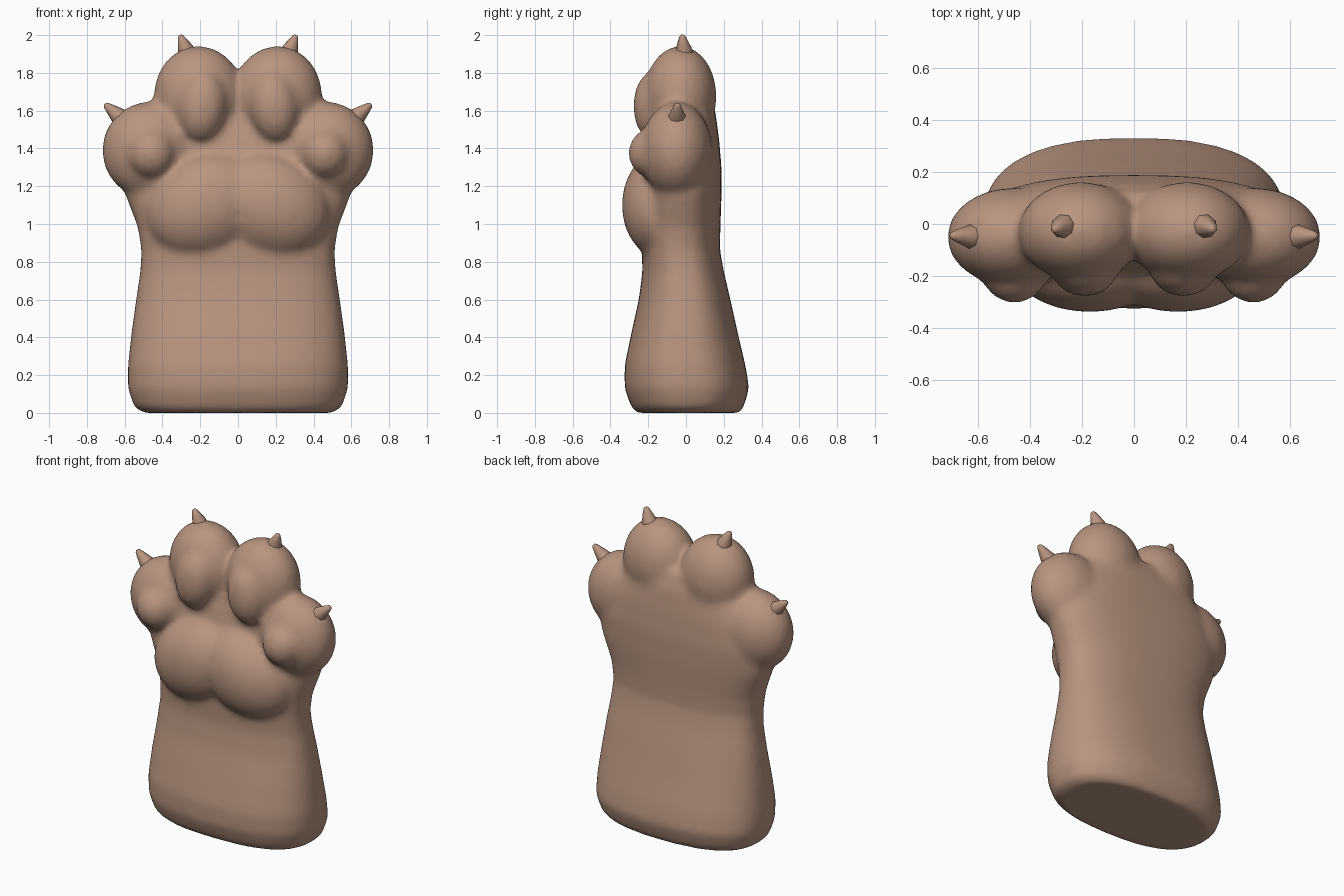
import bpy, bmesh, math
from mathutils import Vector, Matrix

if "Cube" in bpy.data.objects:
    bpy.data.objects.remove(bpy.data.objects["Cube"])

fur = bpy.data.materials.new("tan_brown")
fur.diffuse_color = (0.48, 0.30, 0.215, 1)
fur.use_nodes = True
fur.node_tree.nodes["Principled BSDF"].inputs["Base Color"].default_value = fur.diffuse_color


def finish(bm, name):
    bmesh.ops.recalc_face_normals(bm, faces=bm.faces)
    for f in bm.faces:
        f.smooth = True
    me = bpy.data.meshes.new(name)
    bm.to_mesh(me)
    bm.free()
    ob = bpy.data.objects.new(name, me)
    bpy.context.collection.objects.link(ob)
    me.materials.append(fur)
    return ob


def loft(bm, rings):
    for a, b in zip(rings, rings[1:]):
        n = len(a)
        for i in range(n):
            bm.faces.new((a[i], a[(i + 1) % n], b[(i + 1) % n], b[i]))
    bm.faces.new(rings[0][::-1])
    bm.faces.new(rings[-1])


def blob(bm, c, r, tilt=0):
    m = Matrix.Translation(c) @ Matrix.Rotation(tilt, 4, 'Y') @ Matrix.Diagonal((*r, 1))
    bmesh.ops.create_uvsphere(bm, u_segments=32, v_segments=20, radius=1, matrix=m)


# Forearm and back of the hand: z, half width, front y, back y
profile = [(0.0, 0.50, -0.26, 0.285), (0.03, 0.55, -0.29, 0.305), (0.13, 0.583, -0.325, 0.335),
           (0.25, 0.583, -0.325, 0.315), (0.42, 0.565, -0.29, 0.275), (0.6, 0.54, -0.25, 0.235),
           (0.75, 0.518, -0.23, 0.20), (0.86, 0.512, -0.235, 0.18), (0.98, 0.53, -0.24, 0.182),
           (1.15, 0.595, -0.23, 0.188), (1.3, 0.61, -0.20, 0.188), (1.45, 0.56, -0.17, 0.175),
           (1.6, 0.42, -0.13, 0.155), (1.7, 0.28, -0.09, 0.12)]
bm = bmesh.new()
rings, N = [], 48
for z, w, yf, yb in profile:
    ring = []
    for i in range(N):
        t = 2 * math.pi * i / N
        c, s = math.cos(t), math.sin(t)
        x = w * math.copysign(abs(c) ** 0.8, c)
        y = (yf + yb) / 2 + (yb - yf) / 2 * math.copysign(abs(s) ** 0.8, s)
        ring.append(bm.verts.new((x, y, z)))
    rings.append(ring)
loft(bm, rings)

# Toes, toe pads and palm pad, mirrored left and right
for s in (-1, 1):
    blob(bm, (s * 0.205, -0.03, 1.675), (0.24, 0.192, 0.268), s * 0.1)
    blob(bm, (s * 0.19, -0.165, 1.625), (0.13, 0.115, 0.19), -s * 0.1)
    blob(bm, (s * 0.465, -0.05, 1.39), (0.255, 0.19, 0.258))
    blob(bm, (s * 0.46, -0.19, 1.375), (0.125, 0.115, 0.13))
    blob(bm, (s * 0.17, -0.13, 1.10), (0.33, 0.21, 0.27), s * 0.45)
paw = finish(bm, "paw")

# Fuse the forms into one soft skin
rm = paw.modifiers.new("fuse", 'REMESH')
rm.mode = 'VOXEL'
rm.voxel_size = 0.02
rm.use_smooth_shade = True
sm = paw.modifiers.new("soften", 'SMOOTH')
sm.factor = 0.5
sm.iterations = 12


# Claws: short eight-sided cones with a blunt tip
def claw(name, base, tip):
    base, tip = Vector(base), Vector(tip)
    d = tip - base
    q = d.to_track_quat('Z', 'Y')
    bm = bmesh.new()
    rings = []
    for t, r in ((0, 0.052), (0.4, 0.046), (0.75, 0.028), (0.95, 0.016), (1, 0.008)):
        rings.append([bm.verts.new(base + d * t + q @ Vector(
            (r * math.cos(k * math.pi / 4), r * math.sin(k * math.pi / 4), 0))) for k in range(8)])
    loft(bm, rings)
    finish(bm, name)


for s, side in ((-1, "left"), (1, "right")):
    claw("inner_claw_" + side, (s * 0.255, -0.005, 1.87), (s * 0.307, -0.02, 2.0))
    claw("outer_claw_" + side, (s * 0.585, -0.05, 1.53), (s * 0.705, -0.045, 1.635))
